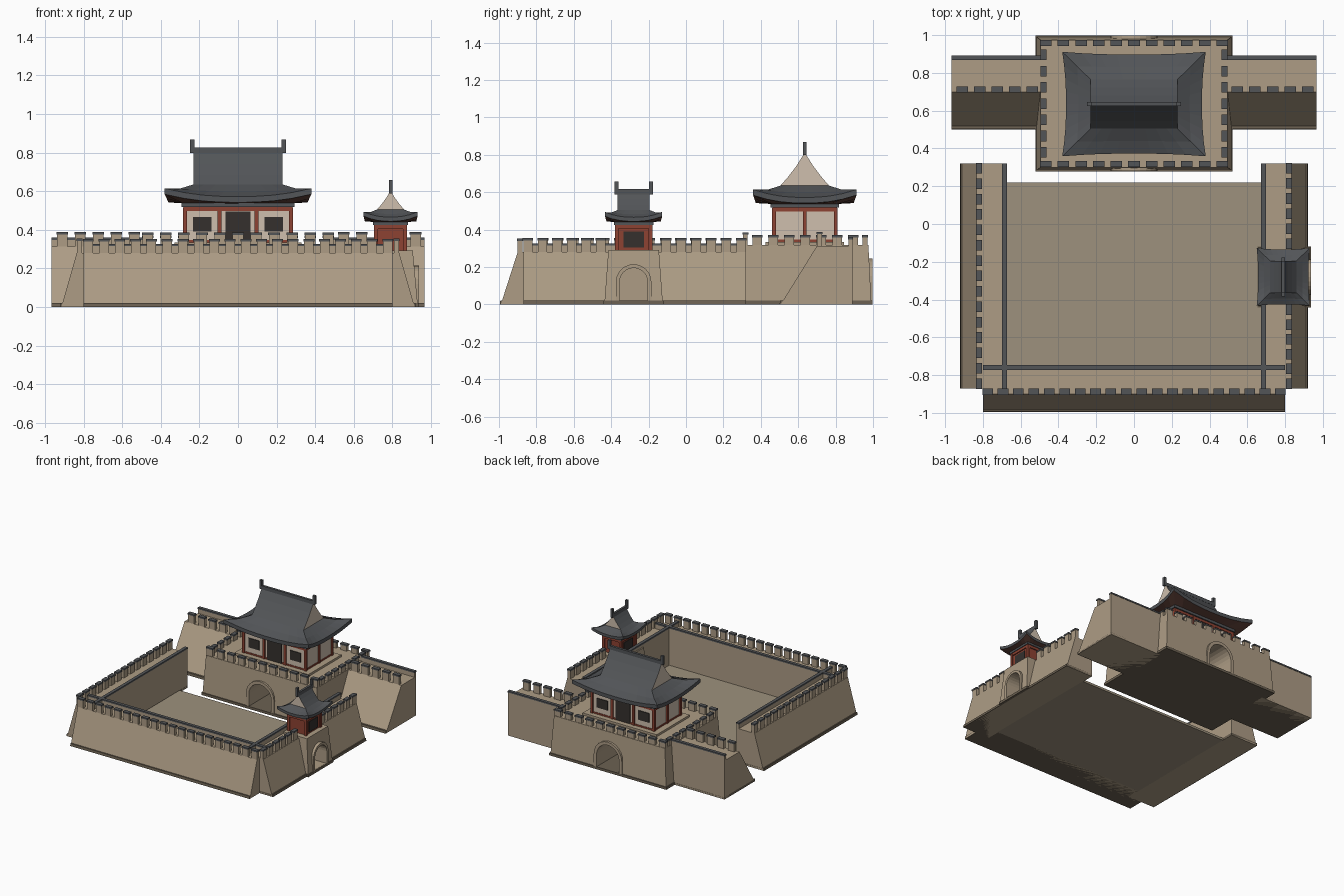
import bpy, bmesh
from math import pi, sin, cos
from mathutils import Matrix

if "Cube" in bpy.data.objects:
    bpy.data.objects.remove(bpy.data.objects["Cube"])


def material(name, r, g, b):
    m = bpy.data.materials.new(name)
    m.diffuse_color = (r, g, b, 1)
    m.use_nodes = True
    m.node_tree.nodes["Principled BSDF"].inputs["Base Color"].default_value = m.diffuse_color
    return m


STONE = material("stone", 0.42, 0.335, 0.235)
FLOOR = material("paving", 0.34, 0.285, 0.205)
BASE = material("plinth_stone", 0.15, 0.12, 0.085)
TILE = material("roof_tile", 0.085, 0.09, 0.097)
RED = material("red_timber", 0.27, 0.055, 0.032)
CREAM = material("plaster", 0.62, 0.52, 0.42)
DARK = material("dark_opening", 0.035, 0.03, 0.027)
SOFFIT = material("soffit_timber", 0.13, 0.06, 0.045)


def finish(name, bm, *mats):
    bmesh.ops.recalc_face_normals(bm, faces=bm.faces)
    me = bpy.data.meshes.new(name)
    bm.to_mesh(me)
    bm.free()
    for m in mats:
        me.materials.append(m)
    ob = bpy.data.objects.new(name, me)
    bpy.context.collection.objects.link(ob)
    return ob


def loft(bm, rings, caps=True):
    """Skin closed rings of points; optionally cap both ends."""
    vs = [[bm.verts.new(p) for p in r] for r in rings]
    n = len(vs[0])
    for lo, hi in zip(vs, vs[1:]):
        for i in range(n):
            bm.faces.new((lo[i], lo[(i + 1) % n], hi[(i + 1) % n], hi[i]))
    return [bm.faces.new(vs[0]), bm.faces.new(vs[-1])] if caps else []


def rect(x0, x1, y0, y1, z):
    return [(x0, y0, z), (x1, y0, z), (x1, y1, z), (x0, y1, z)]


def boxes(name, items, mat):
    bm = bmesh.new()
    for x0, x1, y0, y1, z0, z1 in items:
        loft(bm, [rect(x0, x1, y0, y1, z0), rect(x0, x1, y0, y1, z1)])
    return finish(name, bm, mat)


def prism(name, profile, axis, a, b, mat):
    """Extrude a (u, z) profile along the x or y axis."""
    bm = bmesh.new()
    loft(bm, [[(t, u, z) if axis == 'x' else (u, t, z) for u, z in profile] for t in (a, b)])
    return finish(name, bm, mat)


def frustum(name, low, high, z0, z1, mat):
    bm = bmesh.new()
    loft(bm, [rect(*low, z0), rect(*high, z1)])
    return finish(name, bm, mat)


def merlons(name, axis, a, b, u, z0, z1, n, width=0.05, thick=0.026):
    """Row of battlement blocks with dark cap tiles."""
    body, caps = [], []
    for i in range(n):
        t = a + width / 2 + (b - a - width) * i / (n - 1)
        for out, grow, lo, hi in ((body, 0, z0, z1 - 0.012), (caps, 0.003, z1 - 0.012, z1)):
            w, d = width / 2 + grow, thick / 2 + grow
            out.append((t - w, t + w, u - d, u + d, lo, hi) if axis == 'x'
                       else (u - d, u + d, t - w, t + w, lo, hi))
    boxes(name + "_merlons", body, STONE)
    boxes(name + "_merlon_caps", caps, TILE)


def wall(name, axis, a, b, foot, edge, back, top):
    """Rampart: battered outer face, vertical back, plinth and low back parapet."""
    s = 1 if foot > back else -1
    prism(name, [(foot, 0.0), (edge, top), (back, top), (back, 0.0)], axis, a, b, STONE)
    prism(name + "_plinth", [(foot + s * 0.006, 0), (foot + s * 0.003, 0.02),
                             (back, 0.02), (back, 0)], axis, a, b, BASE)
    for part, z0, z1, g, m in (("_parapet", top, top + 0.035, 0, STONE),
                               ("_parapet_cap", top + 0.035, top + 0.047, 0.003, TILE)):
        u0, u1 = back - s * g, back + s * (0.02 + g)
        prism(name + part, [(u0, z0), (u0, z1), (u1, z1), (u1, z0)], axis, a, b, m)


def arch(c, w, h, z0=0.02, n=12):
    return ([(c + w, z0)] + [(c + w * cos(pi * i / n), h - w + w * sin(pi * i / n))
                             for i in range(n + 1)] + [(c - w, z0)])


def cut(target, cutter):
    mod = target.modifiers.new("archway", 'BOOLEAN')
    mod.object, mod.operation, mod.solver = cutter, 'DIFFERENCE', 'EXACT'
    cutter.hide_render = True
    cutter.display_type = 'WIRE'
    cutter.hide_set(True)


def roof(name, cx, cy, turn, eave, gable, wall_half, z_soffit, z_eave, z_gable, z_ridge,
         thick, lift, tip, ridge_w):
    """Hip-and-gable roof with upswept corners; ridge along local x."""
    M = Matrix.Translation((cx, cy, 0)) @ Matrix.Rotation(turn, 4, 'Z')

    def ring(hx, hy, z, up=0.0, poke=0.0, n=8):
        pts = []
        for side in range(4):
            for i in range(n):
                s = -1 + 2 * i / n
                k = abs(s) ** 2.5
                x, y = [(s * hx, -hy), (hx, s * hy), (-s * hx, hy), (-hx, -s * hy)][side]
                pts.append((x * (1 + poke * k), y * (1 + poke * k), z + up * k))
        return pts

    (ex, ey), (gx, gy) = eave, gable
    low = ring(ex, ey, z_eave - thick, lift, 0.055)
    bm = bmesh.new()
    mid = ring((ex + gx) / 2, (ey + gy) / 2, z_eave * 0.58 + z_gable * 0.42, lift * 0.35, 0.02)
    loft(bm, [low, ring(ex, ey, z_eave, lift, 0.055), mid, ring(gx, gy, z_gable)], False)
    bm.transform(M)
    finish(name + "_roof_skirt", bm, TILE)
    bm = bmesh.new()
    loft(bm, [ring(*wall_half, z_soffit), low], False)
    bm.transform(M)
    finish(name + "_soffit", bm, SOFFIT)
    # upper roof with plaster gable ends
    bm = bmesh.new()
    h = z_ridge - z_gable
    half = [(1, 0), (0.68, 0.27), (0.34, 0.6), (0, 1)]
    prof = [(-u * gy, z_gable + v * h) for u, v in half] + \
           [(u * gy, z_gable + v * h) for u, v in half[-2::-1]]
    for f in loft(bm, [[(x, y, z) for y, z in prof] for x in (-gx, gx)]):
        f.material_index = 1
    bm.transform(M)
    finish(name + "_upper_roof", bm, TILE, CREAM)
    r, top = ridge_w / 2, z_ridge + 0.014
    ob = boxes(name + "_ridge", [(-gx - 0.012, gx + 0.012, -r, r, z_ridge - 0.014, top)]
               + [(s * (gx + 0.007) - 0.011, s * (gx + 0.007) + 0.011, -r, r, z_ridge - 0.014,
                   top + 0.042) for s in (-1, 1)], TILE)
    ob.data.transform(M)


# courtyard and ramparts
boxes("courtyard_floor", [(-0.68, 0.68, -0.76, 0.22, 0, 0.018)], FLOOR)
wall("front_wall", 'x', -0.8, 0.8, -0.99, -0.9, -0.75, 0.28)
merlons("front_wall", 'x', -0.8, 0.8, -0.888, 0.28, 0.352, 20)
wall("left_wall", 'y', -0.87, 0.32, -0.915, -0.835, -0.675, 0.28)
merlons("left_wall", 'y', -0.87, 0.32, -0.82, 0.28, 0.355, 15)
wall("right_wall", 'y', -0.87, 0.32, 0.915, 0.835, 0.675, 0.28)
merlons("right_wall_front", 'y', -0.87, -0.43, 0.82, 0.28, 0.355, 6)
merlons("right_wall_back", 'y', -0.13, 0.32, 0.82, 0.28, 0.355, 6)
for side, a, b in (("left", -0.967, -0.49), ("right", 0.49, 0.967)):
    wall(side + "_rear_wall", 'x', a, b, 0.506, 0.7, 0.89, 0.313)
    merlons(side + "_rear_wall", 'x', a + 0.03, b - 0.02, 0.713, 0.313, 0.388, 5, 0.055)

# main gate block with archway
gate = frustum("main_gate", (-0.515, 0.515, 0.285, 0.99), (-0.495, 0.495, 0.3, 0.975),
               0.02, 0.318, STONE)
boxes("main_gate_plinth", [(-0.522, 0.522, 0.278, 0.997, 0, 0.02)], BASE)
cut(gate, prism("main_arch_cutter", arch(0, 0.1, 0.22, 0.0), 'y', 0.1, 1.2, STONE))
for part, y0, y1 in (("front", 0.28, 0.315), ("back", 0.96, 0.997)):
    prism(part + "_arch_ring", arch(0, 0.125, 0.245) + arch(0, 0.1, 0.22)[::-1],
          'y', y0, y1, STONE)
merlons("main_gate_front", 'x', -0.495, 0.495, 0.317, 0.318, 0.385, 11, 0.055)
merlons("main_gate_back", 'x', -0.495, 0.495, 0.958, 0.318, 0.37, 11, 0.055)
for side, x in (("left", -0.48), ("right", 0.48)):
    merlons("main_gate_" + side, 'y', 0.355, 0.92, x, 0.318, 0.37, 7, 0.05)

# main pavilion
boxes("pavilion_base", [(-0.33, 0.33, 0.425, 0.845, 0.318, 0.335)], STONE)
boxes("pavilion_walls", [(-0.275, 0.275, 0.47, 0.8, 0.335, 0.52)], CREAM)
boxes("pavilion_columns",
      [(x - 0.01, x + 0.01, y - 0.01, y + 0.01, 0.335, 0.515)
       for x in (-0.275, -0.095, 0.095, 0.275) for y in (0.47, 0.8)]
      + [(x - 0.01, x + 0.01, 0.625, 0.645, 0.335, 0.515) for x in (-0.275, 0.275)], RED)
boxes("pavilion_beams", [(-0.282, 0.282, 0.463, 0.807, 0.497, 0.517),
                         (-0.279, 0.279, 0.466, 0.804, 0.335, 0.347)], RED)
boxes("pavilion_top_plate", [(-0.292, 0.292, 0.453, 0.817, 0.517, 0.538)], TILE)
for part, y in (("front", 0.47), ("back", 0.8)):
    boxes(part + "_windows", [(x - 0.048, x + 0.048, y - 0.006, y + 0.006, 0.39, 0.465)
                              for x in (-0.185, 0.185)], DARK)
    boxes(part + "_door", [(-0.065, 0.065, y - 0.007, y + 0.007, 0.337, 0.495)], DARK)
roof("pavilion", 0, 0.635, 0, (0.36, 0.262), (0.23, 0.13), (0.285, 0.175), 0.537,
     0.572, 0.635, 0.812, 0.03, 0.042, 0.86, 0.02)

# side gate block with archway
side = frustum("side_gate", (0.66, 0.93, -0.435, -0.125), (0.665, 0.905, -0.415, -0.145),
               0.02, 0.292, STONE)
boxes("side_gate_plinth", [(0.655, 0.936, -0.442, -0.118, 0, 0.02)], BASE)
cutter = prism("side_arch_cutter", arch(-0.28, 0.075, 0.195, 0.021), 'x', 0.5, 1.1, STONE)
cut(side, cutter)
cut(bpy.data.objects["right_wall"], cutter)
prism("side_arch_ring", arch(-0.28, 0.095, 0.215) + arch(-0.28, 0.075, 0.195)[::-1],
      'x', 0.9, 0.936, STONE)

# side pavilion
boxes("side_pavilion_walls", [(0.715, 0.865, -0.37, -0.19, 0.292, 0.43)], RED)
boxes("side_pavilion_columns", [(x - 0.01, x + 0.01, y - 0.01, y + 0.01, 0.292, 0.425)
                                for x in (0.715, 0.865) for y in (-0.37, -0.19)], RED)
boxes("side_pavilion_beam", [(0.706, 0.874, -0.379, -0.181, 0.405, 0.425)], RED)
boxes("side_pavilion_top_plate", [(0.7, 0.88, -0.385, -0.175, 0.425, 0.441)], TILE)
boxes("side_pavilion_windows", [(x - 0.006, x + 0.006, -0.335, -0.225, 0.305, 0.39)
                                for x in (0.715, 0.865)], DARK)
roof("side_pavilion", 0.79, -0.28, pi / 2, (0.145, 0.133), (0.085, 0.07), (0.1, 0.085), 0.44,
     0.466, 0.505, 0.602, 0.022, 0.027, 0.66, 0.018)
